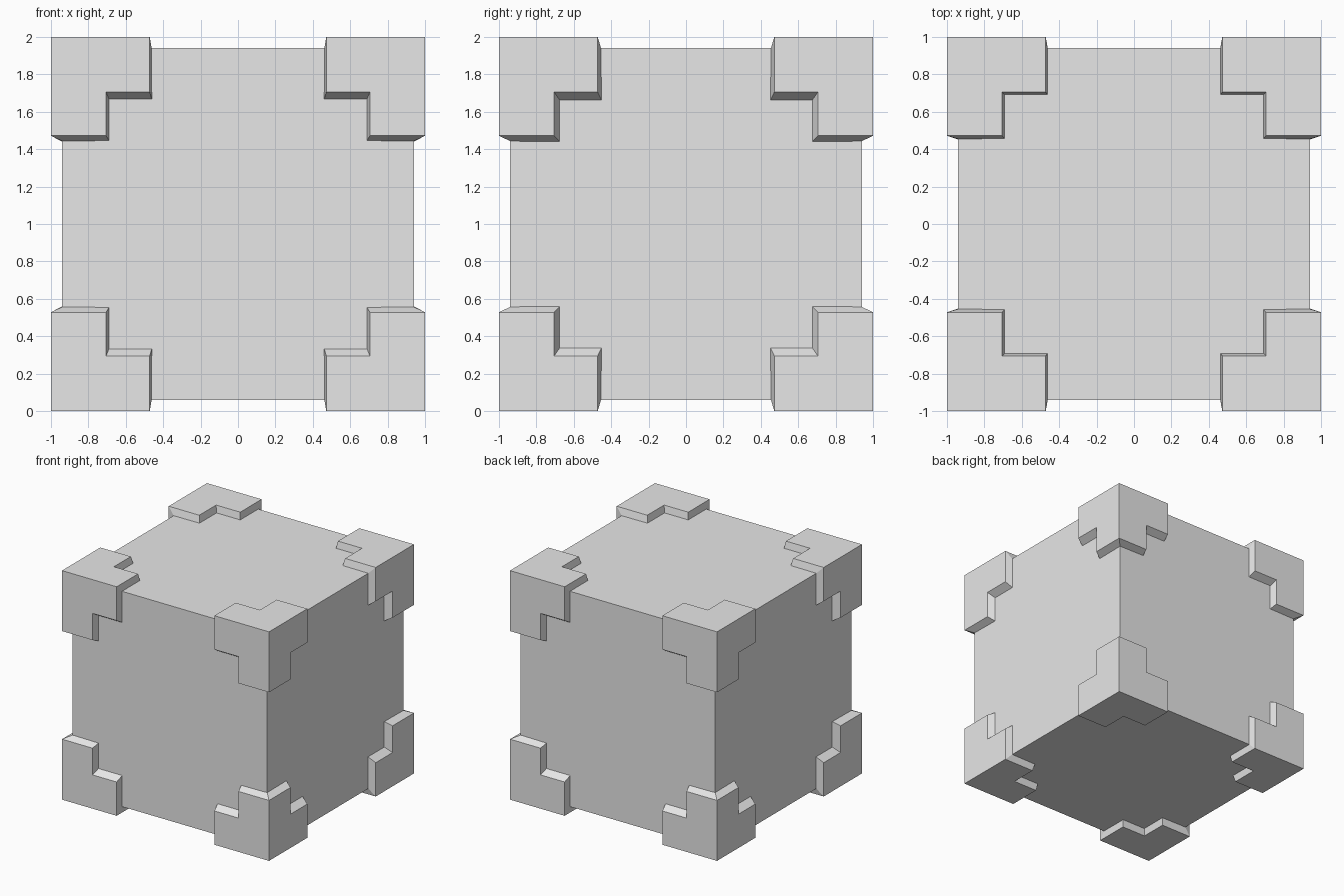
import bpy
import bmesh
from mathutils import Vector

old = bpy.data.objects.get("Cube")
if old:
    bpy.data.objects.remove(old, do_unlink=True)

GREY = (0.8, 0.8, 0.8, 1.0)
CORE = 0.94          # half size of the plain inner cube
TIP, NOTCH = 0.472, 0.705   # end and inner corner of each L-shaped plate

grey = bpy.data.materials.new("light grey")
grey.use_nodes = True
grey.diffuse_color = GREY
grey.node_tree.nodes["Principled BSDF"].inputs["Base Color"].default_value = GREY


def make_object(name, bm):
    mesh = bpy.data.meshes.new(name)
    bm.to_mesh(mesh)
    bm.free()
    mesh.materials.append(grey)
    obj = bpy.data.objects.new(name, mesh)
    obj.location.z = 1
    bpy.context.collection.objects.link(obj)
    return obj


# Inner cube
bm = bmesh.new()
bmesh.ops.create_cube(bm, size=2 * CORE)
make_object("core_cube", bm)

# Corner guard: three L-shaped plates with sloping rims, one per axis.
# Rim positions at the core surface: (tip, notch) per in-plane axis.
RIMS = {
    0: {1: (0.452, 0.675), 2: (0.440, 0.662)},
    1: {0: (0.461, 0.690), 2: (0.446, 0.668)},
    2: {0: (0.463, 0.692), 1: (0.457, 0.692)},
}


def point(normal, u, v, height, pu, pv):
    p = Vector((0, 0, 0))
    p[normal], p[u], p[v] = height, pu, pv
    return p


bm = bmesh.new()
for n in range(3):
    u, v = (n + 1) % 3, (n + 2) % 3
    (tu, nu), (tv, nv) = RIMS[n][u], RIMS[n][v]
    # Where a rim wraps over the cube edge, both plates share one point
    eu = (tu + RIMS[v][u][0]) / 2
    ev = (tv + RIMS[u][v][0]) / 2
    outer = [(TIP, 1), (TIP, NOTCH), (NOTCH, NOTCH), (NOTCH, TIP), (1, TIP)]
    inner = [(eu, CORE), (tu, nv), (nu, nv), (nu, tv), (CORE, ev)]
    top = [bm.verts.new(point(n, u, v, 1, *p)) for p in outer]
    low = [bm.verts.new(point(n, u, v, CORE, *p)) for p in inner]
    tip = bm.verts.new((1, 1, 1))
    bm.faces.new([tip] + top)
    for i in range(4):
        bm.faces.new((top[i + 1], top[i], low[i], low[i + 1]))
bmesh.ops.remove_doubles(bm, verts=bm.verts, dist=0.0005)
bm.normal_update()

# Repeat the guard on all eight corners
guards = make_object("corner_guards", bm)
mirror = guards.modifiers.new("eight corners", "MIRROR")
mirror.use_axis = (True, True, True)
mirror.use_mirror_merge = False
